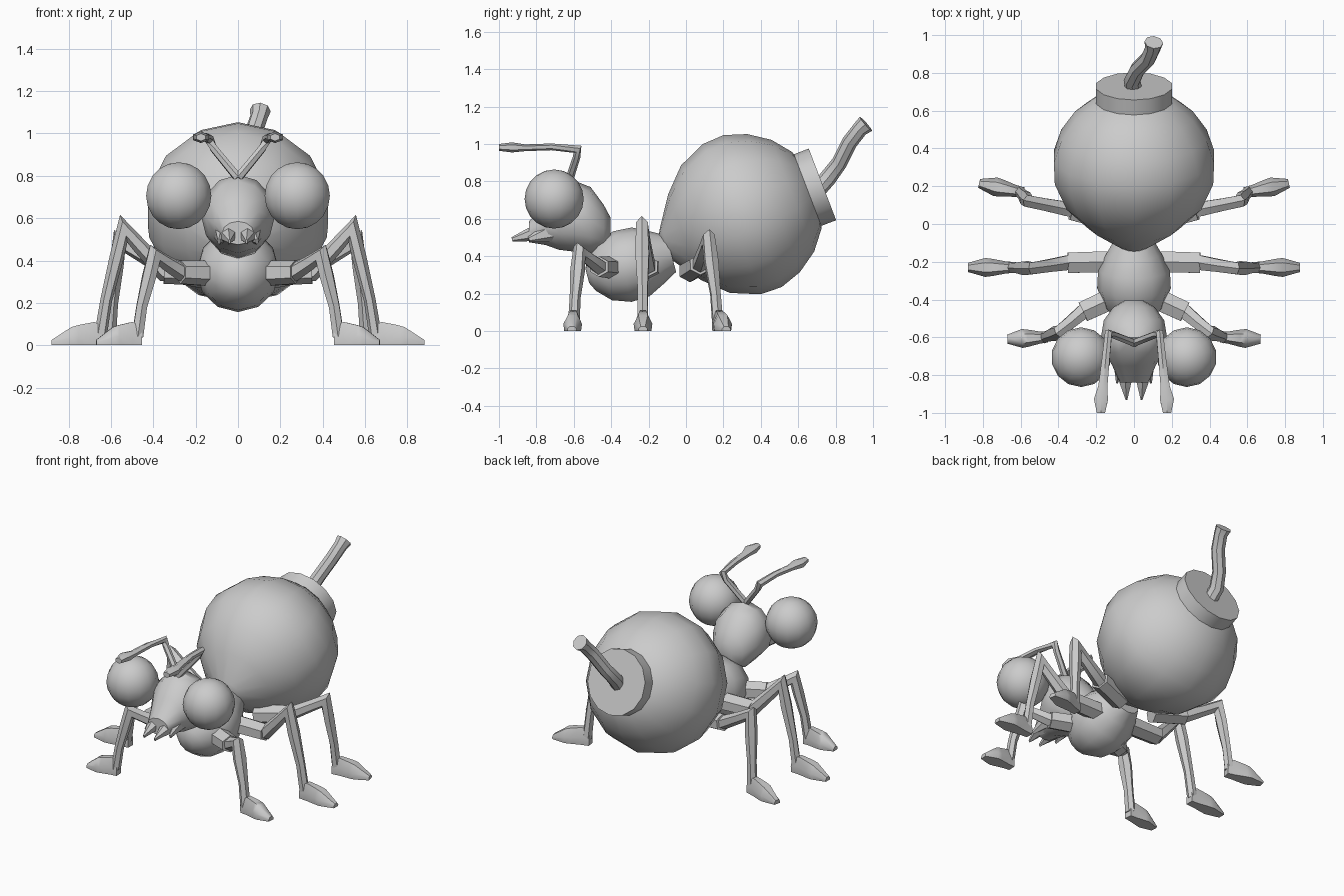
import bpy, bmesh, math
from mathutils import Vector

if "Cube" in bpy.data.objects:
    bpy.data.objects.remove(bpy.data.objects["Cube"])


def finish(name, bm, mirror=False, angle=40):
    bmesh.ops.recalc_face_normals(bm, faces=bm.faces)
    me = bpy.data.meshes.new(name)
    bm.to_mesh(me)
    bm.free()
    ob = bpy.data.objects.new(name, me)
    bpy.context.collection.objects.link(ob)
    bpy.ops.object.select_all(action='DESELECT')
    ob.select_set(True)
    bpy.context.view_layer.objects.active = ob
    bpy.ops.object.shade_smooth_by_angle(angle=math.radians(angle))
    if mirror:
        ob.modifiers.new("mirror", 'MIRROR')
    return ob


def loft(name, stations, sides, ref=(1, 0, 0), tangent=None, mirror=False, angle=40, turn=0.25):
    """Skin rings along a path; each station is (point, radius across, radius up), mitred at bends."""
    pts = [Vector(s[0]) for s in stations]
    bm = bmesh.new()
    rings = []
    for i, (p, ru, rv) in enumerate(stations):
        a = (pts[i] - pts[i - 1]).normalized() if i else None
        b = (pts[i + 1] - pts[i]).normalized() if i < len(pts) - 1 else None
        t = Vector(tangent) if tangent else ((a or b) + (b or a)).normalized()
        stretch = 1 if tangent else min(2.0, 1 / max(0.1, t.dot(a or b)))
        u = Vector(ref)
        u = (u - t * u.dot(t)).normalized()
        v = t.cross(u)
        rings.append([bm.verts.new(pts[i] + u * ru * math.cos(w) + v * rv * stretch * math.sin(w))
                      for w in (2 * math.pi * (k / sides + turn) for k in range(sides))])
    for r, s in zip(rings, rings[1:]):
        for k in range(sides):
            j = (k + 1) % sides
            bm.faces.new((r[k], r[j], s[j], s[k]))
    bm.faces.new(rings[0])
    bm.faces.new(rings[-1])
    return finish(name, bm, mirror, angle)


def turned(name, profile, origin, axis, sides):
    """Body of revolution: (distance, radius) pairs along an axis."""
    o, d = Vector(origin), Vector(axis).normalized()
    return loft(name, [(o + d * t, r, r) for t, r in profile], sides)


# Round bomb abdomen with its end cap
centre, tilt = (0, 0.30, 0.62), (0, 0.934, 0.357)
turned("abdomen", [(-.455, .06), (-.43, .10), (-.33, .245), (-.21, .365), (-.06, .43), (.06, .435),
                   (.18, .395), (.29, .32), (.37, .22), (.41, .1)], centre, tilt, 14)
turned("abdomen_cap", [(.345, .205), (.46, .205)], centre, tilt, 14)

# Bent fuse
loft("fuse", [((0, .70, .75), .045, .045), ((-.01, .76, .82), .045, .045), ((.02, .82, .90), .042, .042),
              ((.075, .875, 1.01), .042, .042), ((.10, .93, 1.08), .042, .042),
              ((.105, .962, 1.108), .05, .05)], 8)

# Thorax
turned("thorax", [(-.215, .04), (-.19, .09), (-.12, .16), (-.02, .195), (.08, .19), (.17, .145), (.25, .10)],
       (0, -.32, .35), (0, .96, .25), 12)

# Head tapering into a snout
loft("head", [((0, y, z), a, b) for y, z, a, b in (
    (-.405, .55, .05, .06), (-.44, .55, .11, .125), (-.51, .59, .16, .18), (-.60, .615, .175, .19),
    (-.68, .605, .155, .17), (-.75, .575, .115, .115), (-.84, .53, .075, .055))],
    12, tangent=(0, -1, 0))

# Mandibles: inner fangs and shorter side points
loft("mandible", [((.045, -.74, .53), .05, .06), ((.045, -.84, .515), .035, .035),
                  ((.04, -.93, .49), .005, .012)], 6, mirror=True)
loft("mandible_side", [((.075, -.72, .53), .04, .055), ((.09, -.84, .49), .006, .015)], 6, mirror=True)

# Eyes
bm = bmesh.new()
bmesh.ops.create_uvsphere(bm, u_segments=14, v_segments=10, radius=.158)
bmesh.ops.translate(bm, vec=(.28, -.705, .706), verts=bm.verts)
finish("eye", bm, True)

# Antennae
loft("antenna", [((.0, -.63, .79), .022, .022), ((.115, -.585, .93), .02, .02), ((.135, -.58, .972), .022, .02),
                 ((.15, -.72, .985), .024, .018), ((.165, -.86, .98), .028, .018),
                 ((.175, -.93, .982), .043, .027), ((.175, -1.0, .982), .025, .018)], 6, mirror=True)

# Legs: root, end of hip, knee, ankle, toe
legs = {
    "front": ((.13, -.40, .34), (.27, -.465, .345), (.395, -.57, .425), (.475, -.60, .10), (.67, -.61)),
    "middle": ((.12, -.20, .34), (.35, -.205, .345), (.54, -.235, .55), (.65, -.23, .10), (.88, -.23)),
    "hind": ((.12, .02, .32), (.33, .075, .355), (.56, .12, .49), (.605, .17, .10), (.82, .215)),
}
for part, (root, hip, knee, ankle, toe) in legs.items():
    R, H, K, A = map(Vector, (root, hip, knee, ankle))
    T = Vector((*toe, 0))
    out = K - R
    side = Vector((-out.y, out.x, 0)).normalized()
    # Blocky hip
    loft(part + "_hip", [(R, .065, .06), (H, .062, .055)], 6, side, mirror=True)
    # Thigh and shin with a pointed knee
    loft(part + "_leg", [(R.lerp(H, .6), .045, .04), (H, .045, .042), (H.lerp(K, .6), .038, .036),
                         (K, .036, .034), (K.lerp(A, .3), .042, .034), (K.lerp(A, .75), .03, .028),
                         (A - Vector((0, 0, .06)), .032, .03)], 6, side, mirror=True)
    # Foot with a flat sole
    heel = Vector((A.x, A.y, 0))
    way = (T - heel).normalized()
    across = Vector((-way.y, way.x, 0))
    bm = bmesh.new()
    rings = []
    for f, w, h in ((-.1, .028, .085), (.12, .032, .11), (.45, .046, .095), (.6, .05, .085), (1, .024, .025)):
        c = heel.lerp(T, f)
        rings.append([bm.verts.new(c + across * w * s + Vector((0, 0, h * z)))
                      for s, z in ((-.9, 0), (-1, .45), (-.5, 1), (.5, 1), (1, .45), (.9, 0))])
    for r, s in zip(rings, rings[1:]):
        for k in range(6):
            bm.faces.new((r[k], r[(k + 1) % 6], s[(k + 1) % 6], s[k]))
    bm.faces.new(rings[0])
    bm.faces.new(rings[-1])
    finish(part + "_foot", bm, True, 50)
